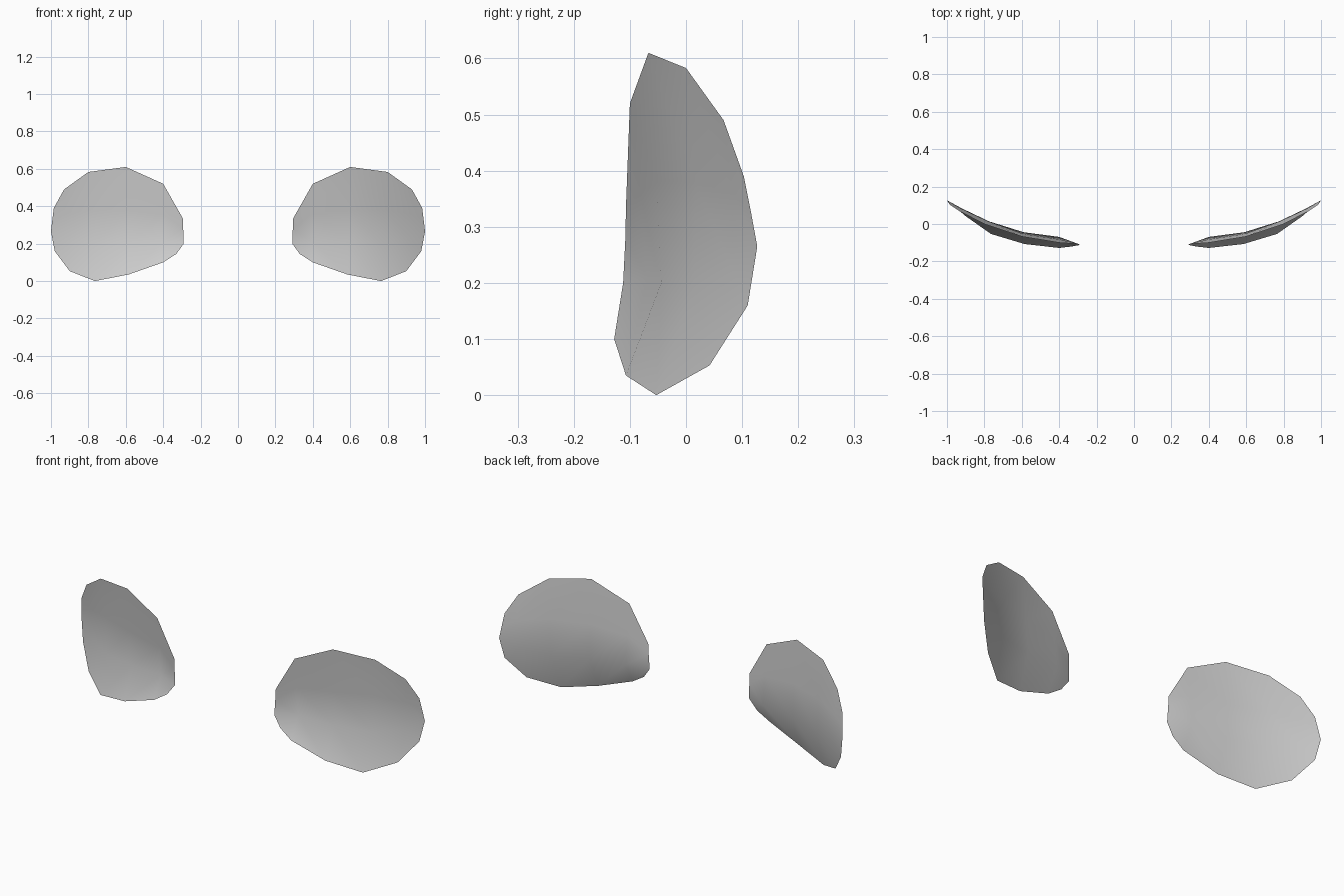
import bpy

if "Cube" in bpy.data.objects:
    bpy.data.objects.remove(bpy.data.objects["Cube"])

# Cross-sections of one curved eye shell, inner corner to outer corner,
# each listed from upper edge to lower edge
columns = [
    [(.295, -.107, .335), (.293, -.108, .28), (.29, -.112, .20), (.33, -.12, .145)],
    [(.40, -.10, .52), (.40, -.082, .36), (.40, -.069, .21), (.40, -.128, .10)],
    [(.60, -.067, .61), (.595, -.052, .38), (.59, -.044, .20), (.585, -.107, .035)],
    [(.80, .0, .583), (.785, .017, .38), (.775, .014, .19), (.765, -.053, 0)],
    [(.93, .067, .49), (.925, .083, .36), (.92, .083, .22), (.90, .042, .053)],
    [(.985, .103, .39), (.993, .116, .325), (1.0, .127, .265), (.98, .11, .16)],
]
rows = len(columns[0])
verts = [p for col in columns for p in col]
faces = []
for c in range(len(columns) - 1):
    for r in range(rows - 1):
        a = c * rows + r
        faces.append((a, a + 1, a + rows + 1, a + rows))

# Eye shells: open smooth surface, mirrored to the other side
mesh = bpy.data.meshes.new("eye_shells")
mesh.from_pydata(verts, [], faces)
for poly in mesh.polygons:
    poly.use_smooth = True
eyes = bpy.data.objects.new("eye_shells", mesh)
bpy.context.collection.objects.link(eyes)
mirror = eyes.modifiers.new("mirror", 'MIRROR')
mirror.use_axis = (True, False, False)
mirror.use_mirror_merge = False
